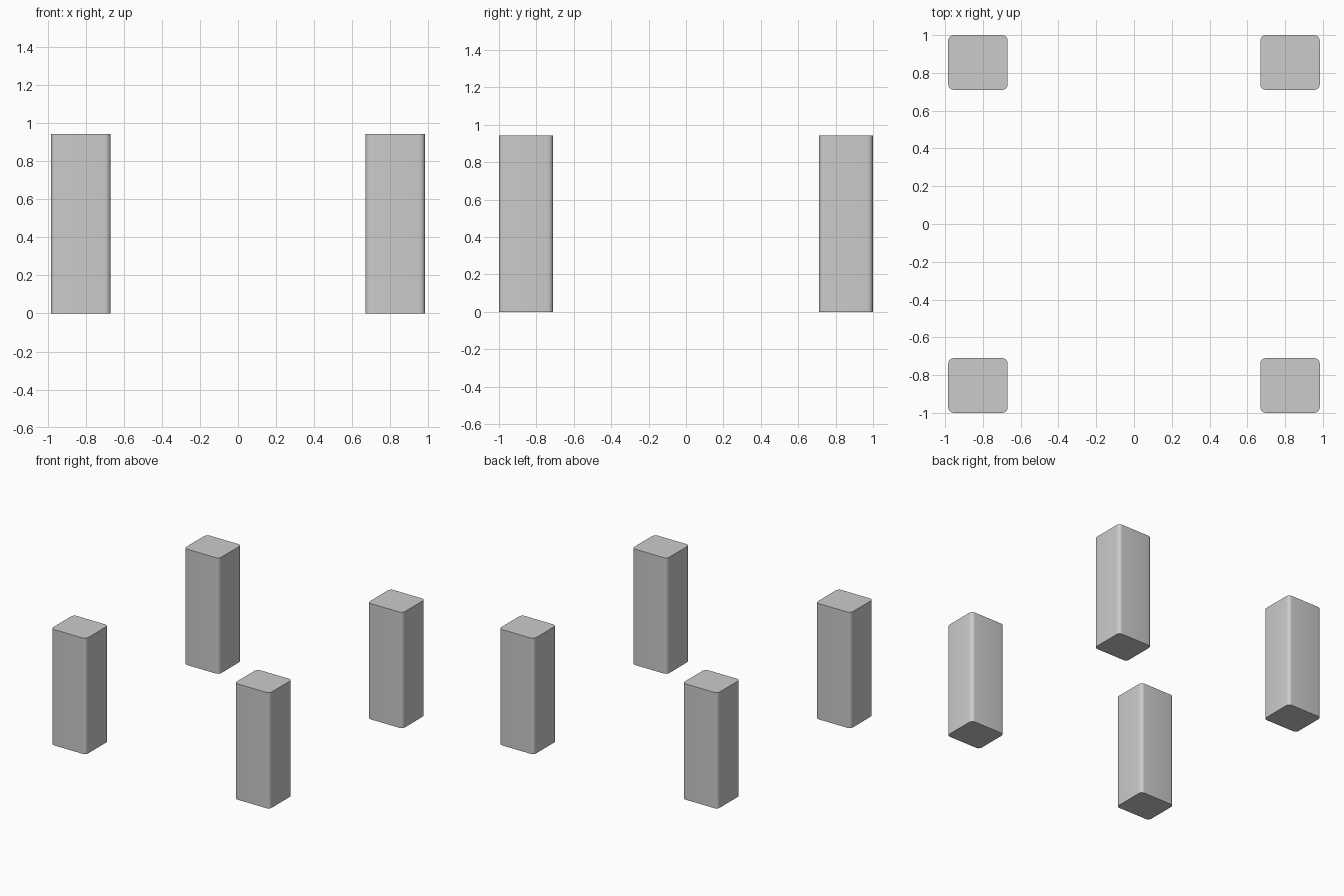
import bpy, bmesh, math

if "Cube" in bpy.data.objects:
    bpy.data.objects.remove(bpy.data.objects["Cube"])

W, D, H = 0.315, 0.29, 0.942   # leg width, depth, height
CX, CY = 0.826, 0.855          # leg centre offsets
R = 0.03                       # vertical corner radius


def make_leg(name, x, y):
    bm = bmesh.new()
    bmesh.ops.create_cube(bm, size=1)
    for v in bm.verts:
        v.co.x *= W
        v.co.y *= D
        v.co.z = (v.co.z + 0.5) * H
    # round only the upright edges
    upright = [e for e in bm.edges
               if abs(e.verts[0].co.z - e.verts[1].co.z) > 0.1]
    bmesh.ops.bevel(bm, geom=upright, offset=R, offset_type='OFFSET',
                    segments=6, profile=0.5, affect='EDGES')
    mesh = bpy.data.meshes.new(name)
    bm.to_mesh(mesh)
    bm.free()
    leg = bpy.data.objects.new(name, mesh)
    leg.location = (x, y, 0)
    bpy.context.collection.objects.link(leg)
    bpy.ops.object.select_all(action='DESELECT')
    leg.select_set(True)
    bpy.context.view_layer.objects.active = leg
    bpy.ops.object.shade_smooth_by_angle(angle=math.radians(30))


# four corner legs
for side, sx in (("left", -1), ("right", 1)):
    for end, sy in (("front", -1), ("back", 1)):
        make_leg(f"{end}_{side}_leg", sx * CX, sy * CY)
